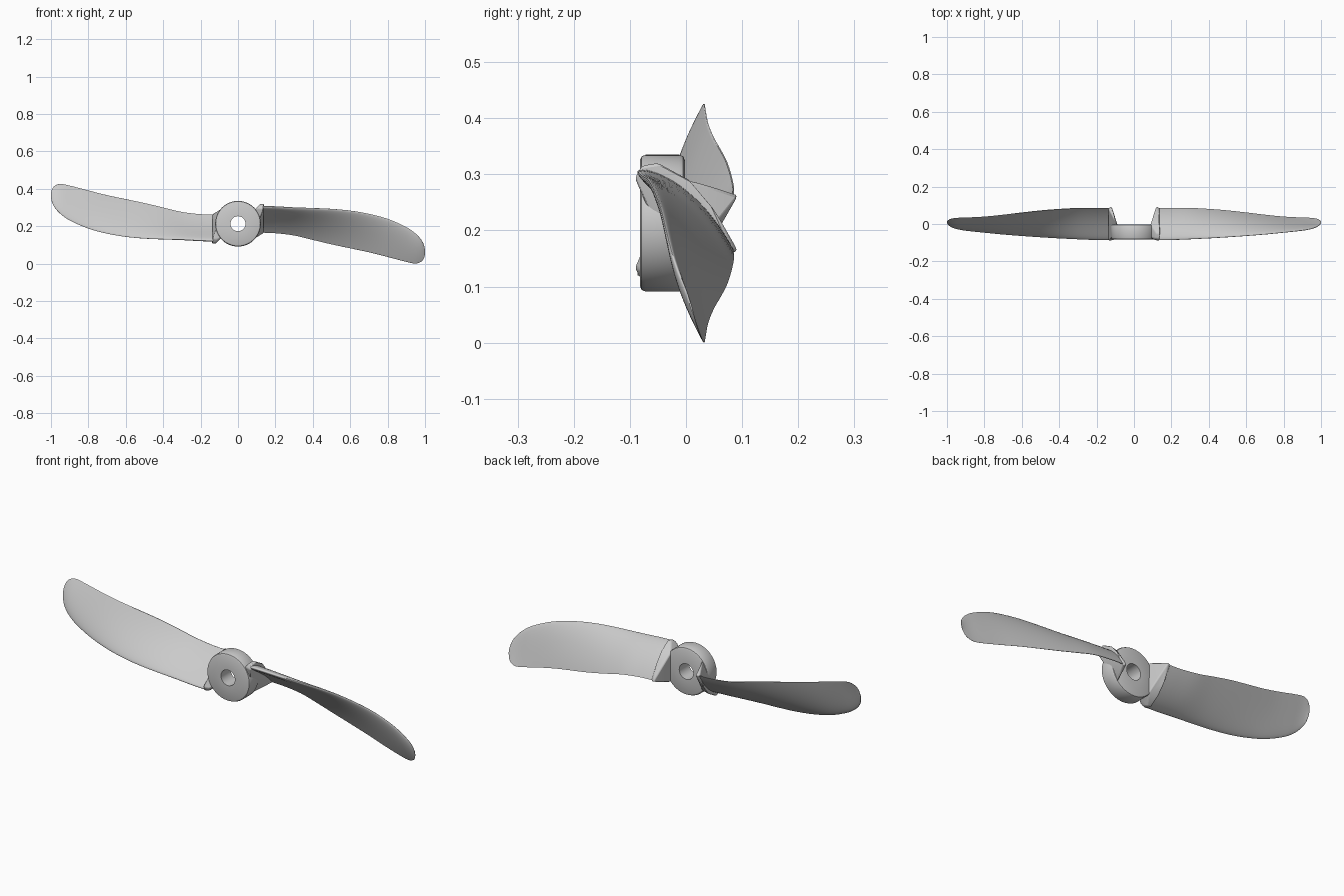
import bpy, bmesh, math
from mathutils import Vector

if "Cube" in bpy.data.objects:
    bpy.data.objects.remove(bpy.data.objects["Cube"])

CZ = 0.213          # height of the hub axis


def make_object(name, bm, angle=40):
    bmesh.ops.recalc_face_normals(bm, faces=bm.faces)
    me = bpy.data.meshes.new(name)
    bm.to_mesh(me)
    bm.free()
    ob = bpy.data.objects.new(name, me)
    bpy.context.collection.objects.link(ob)
    bpy.ops.object.select_all(action='DESELECT')
    ob.select_set(True)
    bpy.context.view_layer.objects.active = ob
    bpy.ops.object.shade_smooth_by_angle(angle=math.radians(angle))
    return ob


def half_turn(ob, name):
    # second copy turned 180 degrees about the hub axis
    other = ob.copy()
    other.name = name
    other.rotation_euler = (0, math.pi, 0)
    other.location = (0, 0, 2 * CZ)
    bpy.context.collection.objects.link(other)


# hub: rounded ring turned about the y axis
bm = bmesh.new()
prof = [(0.04, -0.082), (0.112, -0.082), (0.119, -0.079), (0.122, -0.072),
        (0.122, -0.012), (0.119, -0.005), (0.112, -0.002), (0.04, -0.002)]
N = 72
rings = []
for i in range(N):
    a = 2 * math.pi * i / N
    rings.append([bm.verts.new((r * math.cos(a), y, CZ + r * math.sin(a))) for r, y in prof])
for i in range(N):
    p, q = rings[i], rings[(i + 1) % N]
    for j in range(len(prof)):
        k = (j + 1) % len(prof)
        bm.faces.new((p[j], p[k], q[k], q[j]))
make_object("hub", bm)

# blade stations: x, leading y, z, trailing y, z, camber, thickness (share of chord)
ST = [(0.13, -0.086, 0.306, 0.084, 0.165, 0.070, 0.13),
      (0.20, -0.085, 0.304, 0.084, 0.162, 0.068, 0.125),
      (0.30, -0.081, 0.299, 0.085, 0.150, 0.062, 0.12),
      (0.40, -0.076, 0.296, 0.080, 0.126, 0.054, 0.11),
      (0.50, -0.070, 0.292, 0.072, 0.102, 0.045, 0.10),
      (0.60, -0.063, 0.283, 0.061, 0.081, 0.033, 0.09),
      (0.70, -0.055, 0.266, 0.049, 0.060, 0.020, 0.085),
      (0.80, -0.045, 0.239, 0.039, 0.035, 0.005, 0.08),
      (0.90, -0.034, 0.195, 0.034, 0.009, -0.010, 0.08),
      (0.95, -0.025, 0.160, 0.032, 0.000, -0.020, 0.08),
      (0.98, -0.014, 0.127, 0.027, 0.010, -0.020, 0.08),
      (0.994, -0.003, 0.100, 0.020, 0.028, -0.01, 0.08),
      (1.00, 0.006, 0.074, 0.014, 0.048, 0.00, 0.10)]


def section(s, n=20):
    x, ly, lz, ty, tz, cam, th = s
    le, te = Vector((ly, lz)), Vector((ty, tz))
    d = te - le
    nrm = Vector((-d.y, d.x))
    pts = []
    for i in range(2 * n):
        t = 0.5 - 0.5 * math.cos(math.pi * i / n)
        side = 1 if i <= n else -1
        half = th * 5 * (0.2969 * math.sqrt(t) - 0.126 * t - 0.3516 * t * t
                         + 0.2843 * t ** 3 - 0.095 * t ** 4)
        p = le + d * t + nrm * (cam * 4 * t * (1 - t) + side * half)
        pts.append((x, p.x, p.y))
    return pts


def smooth_stations(sub=4):
    out = []
    for i in range(len(ST) - 1):
        b, c = ST[i], ST[i + 1]
        a, d = ST[max(i - 1, 0)], ST[min(i + 2, len(ST) - 1)]
        h = c[0] - b[0]
        for k in range(sub):
            u = k / sub
            s = [b[0] + h * u]
            for j in range(1, 7):
                m0 = (c[j] - a[j]) / (c[0] - a[0]) * h
                m1 = (d[j] - b[j]) / (d[0] - b[0]) * h
                s.append((2 * u**3 - 3 * u**2 + 1) * b[j] + (u**3 - 2 * u**2 + u) * m0
                         + (3 * u**2 - 2 * u**3) * c[j] + (u**3 - u**2) * m1)
            out.append(s)
    return out + [ST[-1]]


# twisted, cambered blade lofted through the stations
bm = bmesh.new()
loops = [[bm.verts.new(p) for p in section(s)] for s in smooth_stations()]
for p, q in zip(loops, loops[1:]):
    for j in range(len(p)):
        k = (j + 1) % len(p)
        bm.faces.new((p[j], p[k], q[k], q[j]))
bm.faces.new(loops[0])
bm.faces.new(loops[-1])
half_turn(make_object("right_blade", bm, 50), "left_blade")

# wedge-shaped root joining blade and hub
bm = bmesh.new()
for p in [(0.09, -0.004, 0.132), (0.088, -0.004, 0.285), (0.08, -0.065, 0.28),
          (0.12, 0.094, 0.164), (0.138, 0.086, 0.162), (0.09, -0.04, 0.17),
          (0.108, -0.085, 0.296), (0.134, -0.092, 0.293), (0.112, -0.075, 0.312),
          (0.137, -0.080, 0.315), (0.12, -0.05, 0.320), (0.138, -0.050, 0.320),
          (0.134, 0.005, 0.291), (0.134, 0.055, 0.232)]:
    bm.verts.new(p)
bmesh.ops.convex_hull(bm, input=bm.verts)
bmesh.ops.delete(bm, geom=[v for v in bm.verts if not v.link_faces], context='VERTS')
root = make_object("right_root", bm, 35)
bev = root.modifiers.new("soft_edges", 'BEVEL')
bev.width = 0.005
bev.segments = 3
half_turn(root, "left_root")
